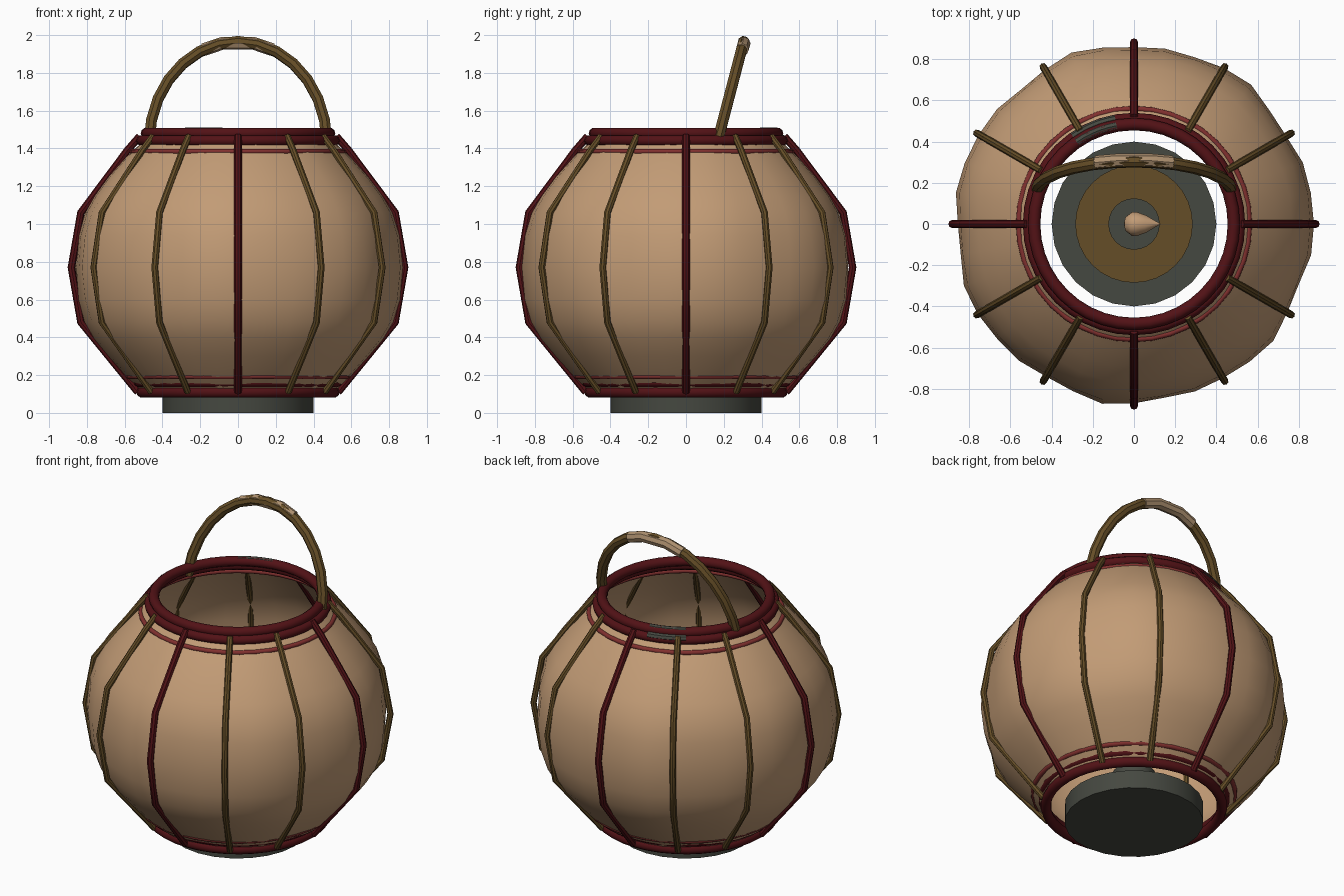
import bpy, bmesh, math
from mathutils import Vector

cube = bpy.data.objects.get("Cube")
if cube:
    bpy.data.objects.remove(cube)


def material(name, rgb):
    m = bpy.data.materials.new(name)
    m.use_nodes = True
    m.diffuse_color = (*rgb, 1)
    bsdf = next(n for n in m.node_tree.nodes if n.type == 'BSDF_PRINCIPLED')
    bsdf.inputs["Base Color"].default_value = (*rgb, 1)
    bsdf.inputs["Roughness"].default_value = 0.8
    return m


paper = material("warm paper", (0.54, 0.33, 0.18))
red = material("dark red lacquer", (0.085, 0.006, 0.008))
trim = material("faded red trim", (0.22, 0.03, 0.028))
bamboo = material("brown bamboo", (0.13, 0.075, 0.02))
metal = material("dark grey metal", (0.06, 0.065, 0.052))
cord = material("pale cord", (0.42, 0.28, 0.16))


def finish(obj, mat, angle=40):
    obj.data.materials.clear()
    obj.data.materials.append(mat)
    bpy.ops.object.select_all(action='DESELECT')
    obj.select_set(True)
    bpy.context.view_layer.objects.active = obj
    bpy.ops.object.shade_smooth_by_angle(angle=math.radians(angle))
    return obj


def tube(name, points, radius, mat, sides=2):
    curve = bpy.data.curves.new(name, 'CURVE')
    curve.dimensions = '3D'
    curve.bevel_depth = radius
    curve.bevel_resolution = sides
    curve.use_fill_caps = True
    spline = curve.splines.new('POLY')
    spline.points.add(len(points) - 1)
    for p, co in zip(spline.points, points):
        p.co = (*co, 1)
    obj = bpy.data.objects.new(name, curve)
    bpy.context.collection.objects.link(obj)
    bpy.ops.object.select_all(action='DESELECT')
    obj.select_set(True)
    bpy.context.view_layer.objects.active = obj
    bpy.ops.object.convert(target='MESH')
    return finish(bpy.context.object, mat)


def ring(name, z, major, minor, mat):
    bpy.ops.mesh.primitive_torus_add(location=(0, 0, z), major_radius=major, minor_radius=minor,
                                     major_segments=40, minor_segments=10)
    bpy.context.object.name = name
    return finish(bpy.context.object, mat, 60)


def disc(name, z0, z1, radius, mat, sides=24):
    bpy.ops.mesh.primitive_cylinder_add(vertices=sides, radius=radius, depth=z1 - z0,
                                        location=(0, 0, (z0 + z1) / 2))
    bpy.context.object.name = name
    return finish(bpy.context.object, mat, 30)


def lathe(name, profile, mat, segments, wobble=lambda a, z: 0):
    bm = bmesh.new()
    rows = []
    for r, z in profile:
        row = []
        for i in range(segments):
            a = math.tau * i / segments
            rr = r + wobble(a, z)
            row.append(bm.verts.new((rr * math.cos(a), rr * math.sin(a), z)))
        rows.append(row)
    for low, high in zip(rows, rows[1:]):
        for i in range(segments):
            j = (i + 1) % segments
            bm.faces.new((low[i], low[j], high[j], high[i]))
    mesh = bpy.data.meshes.new(name)
    bm.to_mesh(mesh)
    bm.free()
    obj = bpy.data.objects.new(name, mesh)
    bpy.context.collection.objects.link(obj)
    return finish(obj, mat, 80)


# Paper shell, slightly uneven between the ribs
MID = 0.77


def uneven(a, z):
    fade = max(0.25, 1 - abs(z - MID) / 0.66)
    return fade * (0.011 * math.sin(7 * a + 1) + 0.008 * math.sin(12 * a + 2 + 2 * z))


shell = [(0.515, 0.12), (0.6, 0.2), (0.69, 0.3), (0.765, 0.39), (0.817, 0.48), (0.853, 0.6),
         (0.868, MID), (0.853, 0.94), (0.817, 1.06), (0.765, 1.15), (0.69, 1.25),
         (0.6, 1.35), (0.505, 1.44)]
lathe("paper_shell", shell, paper, 36, uneven)

# Twelve ribs, every third one lacquered
rib = [(0.53, 0.11), (0.832, 0.48), (0.882, MID), (0.832, 1.06), (0.585, 1.39), (0.52, 1.465)]
for k in range(12):
    a = math.tau * k / 12
    path = [(r * math.cos(a), r * math.sin(a), z) for r, z in rib]
    main = k % 3 == 0
    tube(f"rib_{k + 1}", path, 0.02 if main else 0.018, red if main else bamboo)

# Hoops at the two openings
ring("top_rim_upper", 1.48, 0.485, 0.03, red)
ring("top_rim_lower", 1.442, 0.512, 0.028, red)
ring("bottom_rim_lower", 0.11, 0.508, 0.03, red)
ring("bottom_rim_upper", 0.163, 0.528, 0.026, red)
ring("top_trim", 1.383, 0.56, 0.014, trim)
ring("bottom_trim", 0.195, 0.578, 0.017, trim)

# Small metal clasp on the back of the rim
for n, (r, z) in enumerate([(0.485, 1.49), (0.515, 1.453)]):
    arc = [math.radians(100 + 5 * i) for i in range(6)]
    tube(f"rim_clasp_{n + 1}", [(r * math.cos(a), r * math.sin(a), z) for a in arc], 0.022, metal)

# Leaning carrying handle
def handle_point(t, lift=0.0):
    rise = math.sin(t)
    return Vector((0.47 * math.cos(t), 0.165 + 0.14 * rise, 1.43 + 0.535 * rise + lift))


steps = 14
tube("handle", [handle_point(math.pi * i / steps) for i in range(steps + 1)], 0.031, bamboo)
grip = [handle_point(math.radians(d)) + Vector((0, 0.005, 0)) for d in (67, 80, 100, 113)]
tube("handle_grip", grip, 0.034, cord)

# Base, holder, cup and flame
disc("base", 0, 0.115, 0.4, metal)
disc("candle_holder", 0.115, 0.165, 0.285, bamboo, 32)
disc("candle_cup", 0.165, 0.32, 0.125, metal)
flame = lathe("flame", [(0.001, -0.05), (0.035, -0.04), (0.058, -0.01), (0.058, 0.015),
                        (0.042, 0.06), (0.001, 0.13)], paper, 16)
flame.rotation_euler = (0, math.radians(80), 0)
flame.location = (0, 0, 0.385)
